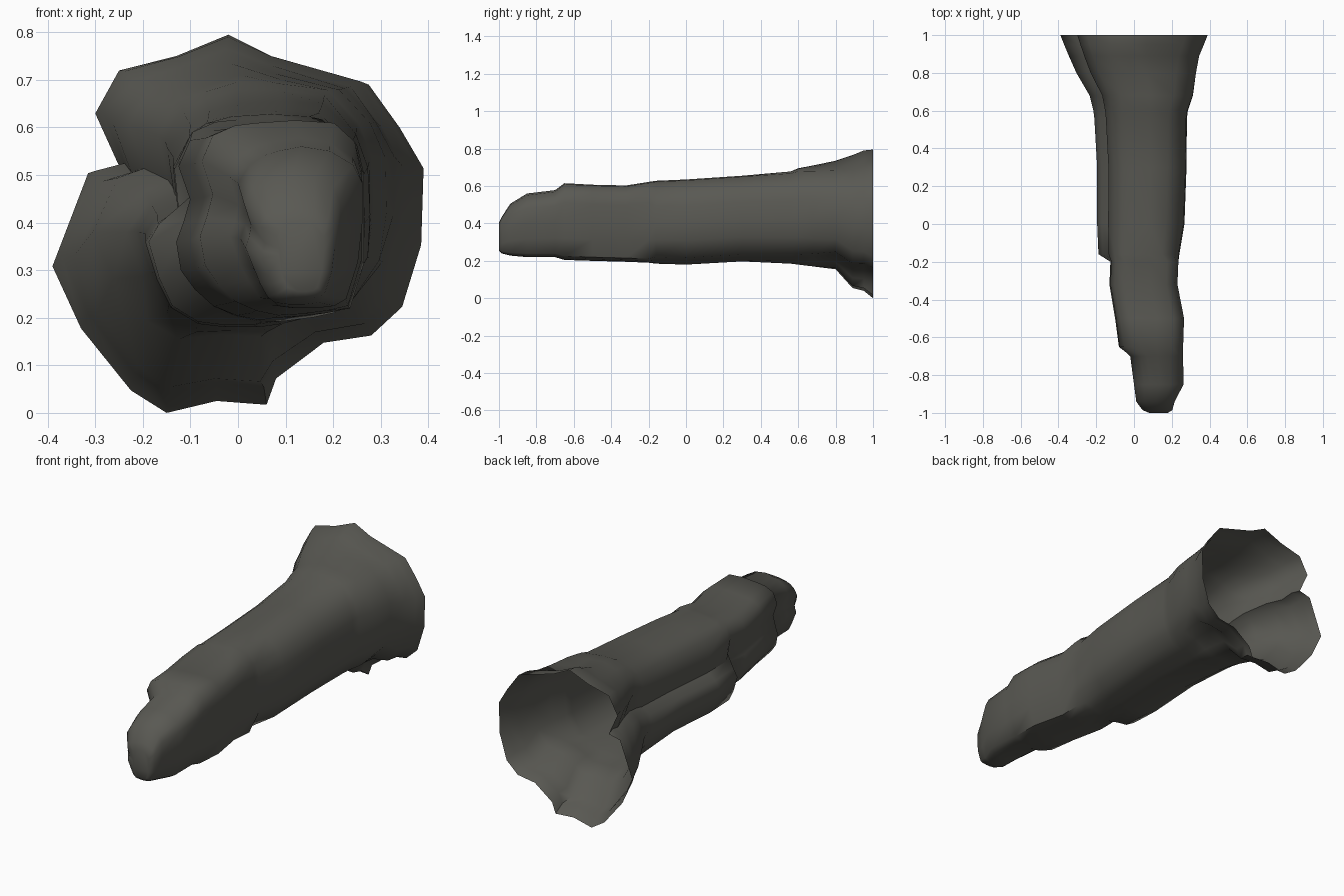
import bpy, bmesh, math

# Matching cross-sections (x, z), clockwise from the top, seen from the front
flare = [(-.02, .795), (.07, .75), (.275, .69), (.34, .6), (.39, .515), (.385, .355), (.345, .225),
         (.28, .165), (.18, .15), (.08, .075), (.06, .02), (-.045, .028), (-.15, .003), (-.225, .05),
         (-.33, .18), (-.39, .31), (-.315, .505), (-.25, .52), (-.3, .63), (-.25, .72), (-.13, .75)]
ribbed = [(0, .635), (.09, .64), (.18, .635), (.25, .57), (.275, .5), (.28, .4), (.275, .31),
          (.22, .215), (.16, .2), (.1, .185), (.05, .178), (-.02, .178), (-.08, .185), (-.14, .22),
          (-.17, .28), (-.195, .36), (-.17, .4), (-.125, .43), (-.135, .52), (-.1, .59), (-.06, .62)]
core = [(0, .6), (.09, .605), (.18, .6), (.225, .56), (.24, .5), (.24, .4), (.24, .31),
        (.21, .215), (.16, .205), (.1, .198), (.05, .195), (0, .205), (-.05, .225), (-.09, .26),
        (-.12, .3), (-.13, .36), (-.115, .4), (-.1, .45), (-.125, .52), (-.1, .575), (-.05, .595)]
tip = [(.08, .56), (.13, .57), (.19, .56), (.24, .53), (.26, .49), (.26, .41), (.25, .32),
       (.225, .24), (.2, .225), (.16, .22), (.12, .22), (.08, .225), (.06, .24), (.04, .275),
       (.025, .31), (0, .37), (.01, .4), (.015, .43), (-.005, .49), (.02, .53), (.05, .55)]
profiles = [flare, ribbed, core, tip]

# y, x min, x max, z min, z max, position along the profile sequence
stations = [
    (1.0, -.39, .39, 0, .795, 0),
    (.95, -.37, .37, .04, .79, .1),
    (.89, -.345, .345, .055, .765, .25),
    (.8, -.305, .328, .155, .735, .45),
    (.68, -.235, .312, .17, .71, .7),
    (.6, -.215, .285, .18, .695, .85),
    (.56, -.21, .28, .185, .678, .9),
    (.3, -.195, .278, .197, .655, 1),
    (0, -.195, .267, .18, .635, 1),
    (-.16, -.188, .24, .185, .628, 1),
    (-.2, -.125, .235, .19, .622, 2),
    (-.32, -.13, .23, .195, .603, 2),
    (-.5, -.1, .265, .2, .607, 2),
    (-.65, -.08, .26, .205, .615, 2.1),
    (-.7, -.02, .26, .22, .578, 2.8),
    (-.85, 0, .262, .22, .56, 3),
    (-.94, .012, .215, .228, .505, 3),
    (-.985, .045, .203, .24, .435, 3),
    (-1.0, .08, .18, .255, .405, 3),
]


def section(k):
    """Blend the two neighbouring profiles."""
    i = min(int(k), len(profiles) - 2)
    t = k - i
    return [(a[0] + (b[0] - a[0]) * t, a[1] + (b[1] - a[1]) * t)
            for a, b in zip(profiles[i], profiles[i + 1])]


def fit(v, lo, hi):
    """Stretch values to the given range."""
    a, b = min(v), max(v)
    return [lo + (x - a) / (b - a) * (hi - lo) for x in v]


bm = bmesh.new()
rings = []
for y, x0, x1, z0, z1, k in stations:
    pts = section(k)
    xs = fit([p[0] for p in pts], x0, x1)
    zs = fit([p[1] for p in pts], z0, z1)
    rings.append([bm.verts.new((x, y, z)) for x, z in zip(xs, zs)])

# Hollow shell, open at the flared back
n = len(flare)
for r, s in zip(rings, rings[1:]):
    for j in range(n):
        m = (j + 1) % n
        bm.faces.new((r[j], s[j], s[m], r[m]))
# Closed front tip
bm.faces.new(list(reversed(rings[-1])))

mesh = bpy.data.meshes.new("hollow_trunk")
bm.to_mesh(mesh)
bm.free()
trunk = bpy.data.objects.new("hollow_trunk", mesh)
bpy.context.collection.objects.link(trunk)

bark = bpy.data.materials.new("dark grey bark")
bark.diffuse_color = (.1, .099, .086, 1)
mesh.materials.append(bark)

bpy.context.view_layer.objects.active = trunk
trunk.select_set(True)
bpy.ops.object.shade_smooth_by_angle(angle=math.radians(60))
